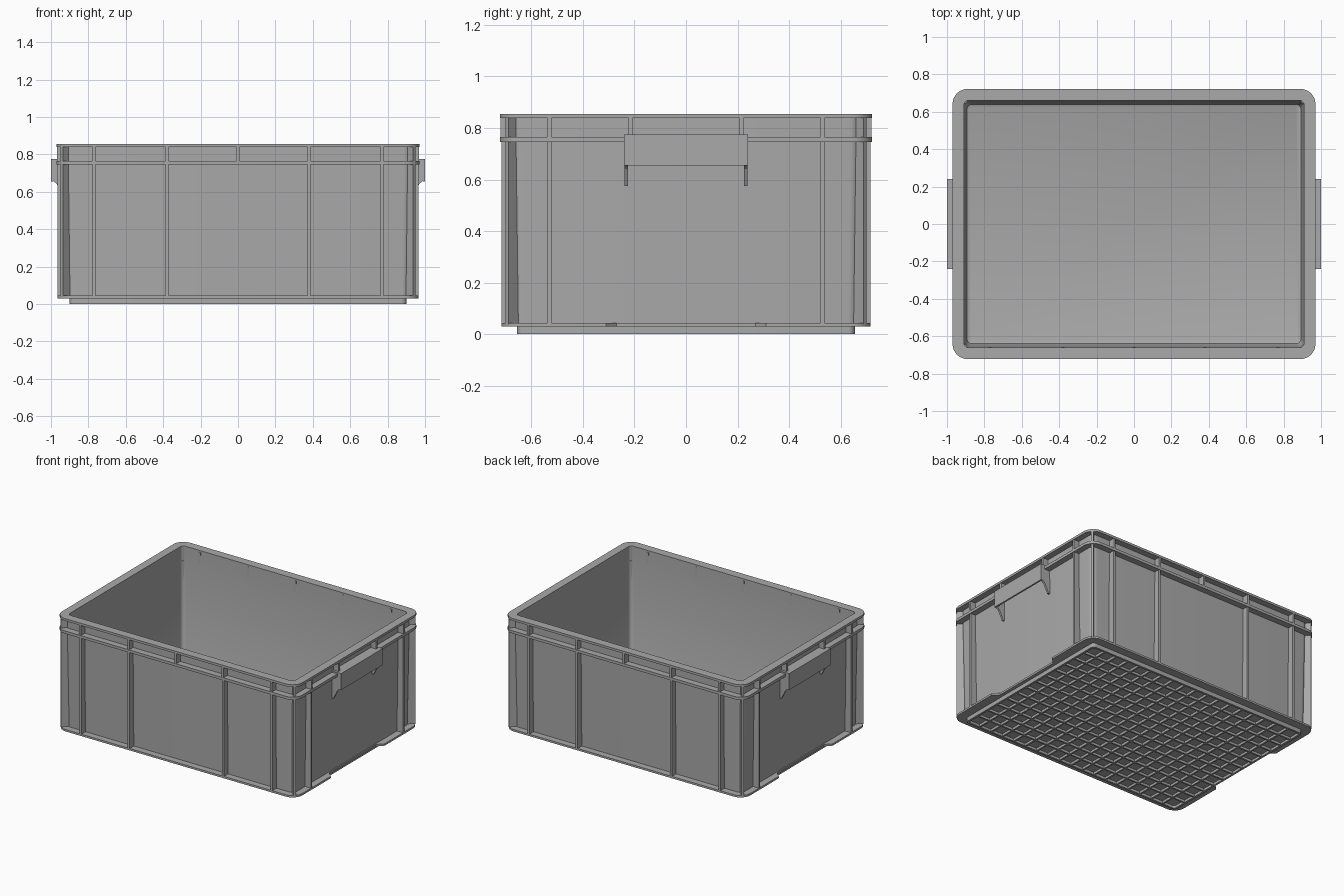
import bpy, bmesh, math
from mathutils import Matrix, Vector

cube = bpy.data.objects.get("Cube")
if cube:
    bpy.data.objects.remove(cube, do_unlink=True)

grey = bpy.data.materials.new("grey_plastic")
grey.use_nodes = True
GREY = (0.4, 0.4, 0.4, 1)
grey.diffuse_color = GREY
grey.node_tree.nodes["Principled BSDF"].inputs["Base Color"].default_value = GREY


def finish(bm, name, smooth=False):
    bmesh.ops.recalc_face_normals(bm, faces=bm.faces)
    mesh = bpy.data.meshes.new(name)
    bm.to_mesh(mesh)
    bm.free()
    mesh.materials.append(grey)
    ob = bpy.data.objects.new(name, mesh)
    bpy.context.collection.objects.link(ob)
    if smooth:
        bpy.ops.object.select_all(action="DESELECT")
        ob.select_set(True)
        bpy.context.view_layer.objects.active = ob
        bpy.ops.object.shade_smooth_by_angle(angle=math.radians(30))
    return ob


def rounded_rect(hx, hy, r, steps=8):
    """Corner arcs, counter-clockwise from the +x side."""
    pts = []
    for q, (sx, sy) in enumerate([(1, 1), (-1, 1), (-1, -1), (1, -1)]):
        for i in range(steps + 1):
            a = (q + i / steps) * math.pi / 2
            pts.append((sx * (hx - r) + r * math.cos(a), sy * (hy - r) + r * math.sin(a)))
    return pts


def loft(name, rings):
    """Closed solid through rounded rectangles (half x, half y, radius, z)."""
    bm = bmesh.new()
    loops = [[bm.verts.new((x, y, z)) for x, y in rounded_rect(hx, hy, r)]
             for hx, hy, r, z in rings]
    n = len(loops[0])
    for a, b in zip(loops, loops[1:]):
        for i in range(n):
            j = (i + 1) % n
            bm.faces.new((a[i], a[j], b[j], b[i]))
    bm.faces.new(loops[0])
    bm.faces.new(loops[-1])
    return finish(bm, name, True)


def prism(bm, pts, offset):
    """Extrude a planar outline by an offset."""
    off = Vector(offset)
    a = [bm.verts.new(p) for p in pts]
    b = [bm.verts.new(Vector(p) + off) for p in pts]
    bm.faces.new(a)
    bm.faces.new(b)
    for i in range(len(a)):
        j = (i + 1) % len(a)
        bm.faces.new((a[i], a[j], b[j], b[i]))


def box(bm, centre, size, turn=0):
    m = Matrix.Translation(centre) @ Matrix.Rotation(turn, 4, "Z") @ Matrix.Diagonal((*size, 1))
    bmesh.ops.create_cube(bm, size=1, matrix=m)


# Shell: recessed underside, tapered wall, upper flange, rim, inside and floor
FLANGE = (0.97, 0.722, 0.08)
WALL = (0.926, 0.676, 0.04)
loft("crate_shell", [
    (0.885, 0.64, 0.02, 0.018), (0.885, 0.64, 0.02, 0), (0.90, 0.655, 0.025, 0),
    (0.90, 0.655, 0.025, 0.032), (0.916, 0.668, 0.04, 0.032),
    (*WALL, 0.745), (*FLANGE, 0.745), (*FLANGE, 0.765), (*WALL, 0.765), (*WALL, 0.838),
    (*FLANGE, 0.838), (*FLANGE, 0.855), (0.91, 0.66, 0.025, 0.855),
    (0.897, 0.645, 0.025, 0.07), (0.892, 0.64, 0.025, 0.055), (0.88, 0.63, 0.02, 0.05),
])

# Bottom flange with a notch in the middle of each end
outline = rounded_rect(0.965, 0.716, 0.08)
notch = [(0.965, -0.31), (0.925, -0.27), (0.925, 0.27), (0.965, 0.31)]
half = len(outline) // 2
outline = (outline[:half] + [(-x, -y) for x, y in notch] + outline[half:] + notch)
bm = bmesh.new()
prism(bm, [(x, y, 0.03) for x, y in outline], (0, 0, 0.014))
finish(bm, "bottom_flange", True)

# Vertical ribs: the lower panels and the band below the rim
T = 0.016
bands = {"wall_ribs": (0.04, 0.75, (0.38, 0.77), (0.53,)),
         "rim_ribs": (0.76, 0.842, (0, 0.38, 0.77), (0.215, 0.53))}
for name, (z0, z1, along_x, along_y) in bands.items():
    bm = bmesh.new()
    zc, h = (z0 + z1) / 2, z1 - z0
    out = 0.002 if name == "rim_ribs" else 0.006
    for s in (-1, 1):
        for side in (-1, 1):
            for x in along_x:
                if x or s > 0:
                    box(bm, (s * x, side * (0.69 - out / 2), zc), (T, 0.064 - out, h))
            for y in along_y:
                box(bm, (side * (0.94 - out / 2), s * y, zc), (0.06 - out, T, h))
            # Diagonal corner rib
            box(bm, (s * 0.92, side * 0.672, zc), (0.064, T, h), s * side * math.pi / 4)
    finish(bm, name)

# Hooded end handles with side gussets
hood = [(0.92, 0.775), (1.0, 0.775), (1.0, 0.655), (0.988, 0.655), (0.988, 0.763), (0.92, 0.763)]
gusset = [(0.91, 0.77), (0.996, 0.77), (0.996, 0.665), (0.968, 0.64), (0.935, 0.575), (0.91, 0.575)]
for side, name in ((1, "left_handle"), (-1, "right_handle")):
    bm = bmesh.new()
    prism(bm, [(side * x, -0.24, z) for x, z in hood], (0, 0.48, 0))
    for y in (-0.239, 0.225):
        prism(bm, [(side * x, y, z) for x, z in gusset], (0, 0.014, 0))
    finish(bm, name)

# Underside grid
bm = bmesh.new()
NX, NY = 18, 13
for i in range(1, NX):
    box(bm, (-0.885 + 1.77 * i / NX, 0, 0.012), (0.012, 1.285, 0.022))
for i in range(1, NY):
    box(bm, (0, -0.64 + 1.28 * i / NY, 0.012), (1.775, 0.012, 0.022))
finish(bm, "underside_grid")
